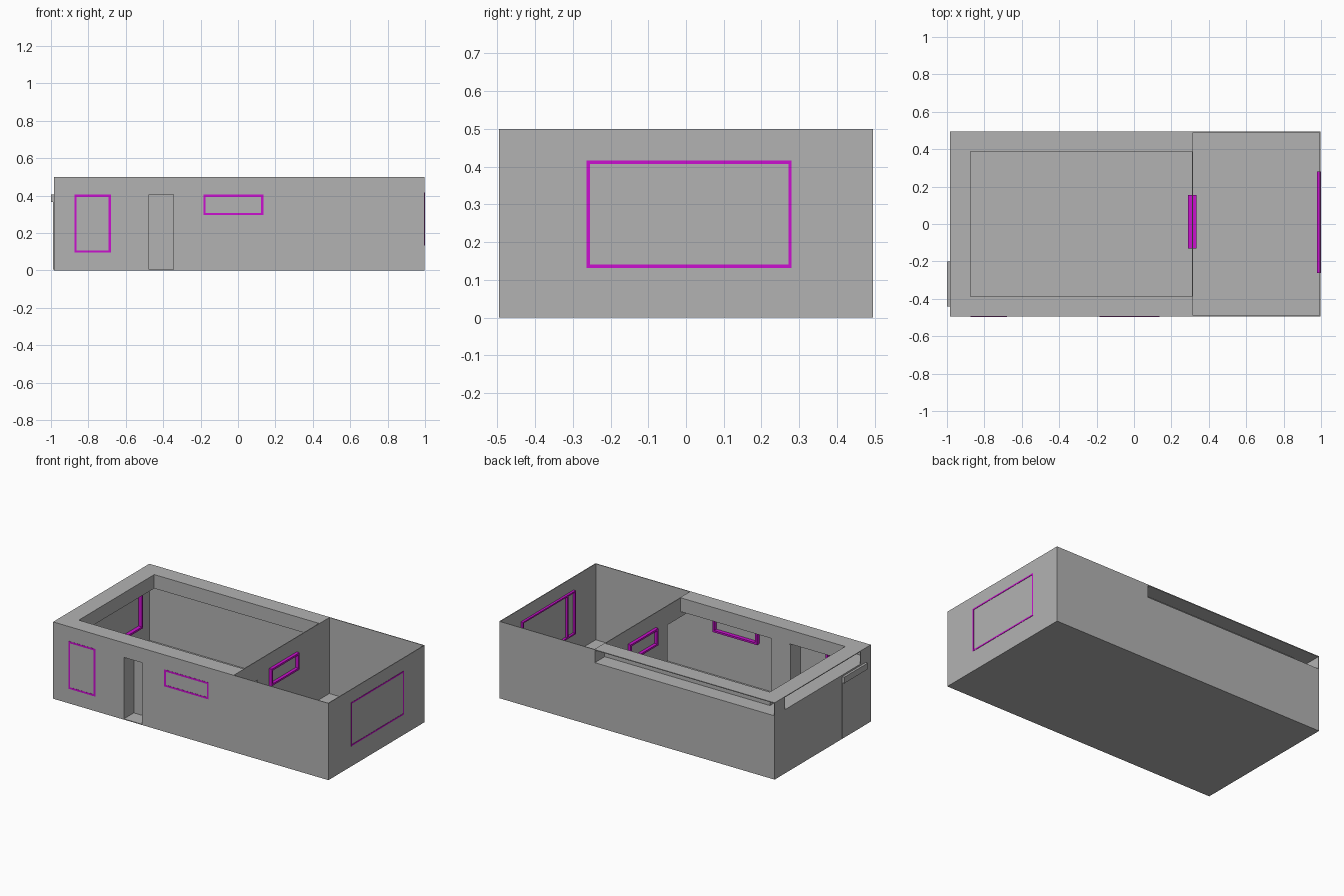
import bpy, bmesh
from mathutils import Vector

cube = bpy.data.objects.get("Cube")
if cube:
    bpy.data.objects.remove(cube, do_unlink=True)


def material(name, rgb):
    m = bpy.data.materials.new(name)
    m.use_nodes = True
    m.diffuse_color = (*rgb, 1)
    m.node_tree.nodes["Principled BSDF"].inputs["Base Color"].default_value = (*rgb, 1)
    return m


GREY = material("wall grey", (0.45, 0.45, 0.45))
MAGENTA = material("frame magenta", (0.6, 0.005, 0.63))


def boxes(name, mat, *extents):
    """One object from boxes given as (x0, x1, y0, y1, z0, z1)."""
    bm = bmesh.new()
    for x0, x1, y0, y1, z0, z1 in extents:
        low, high = Vector((x0, y0, z0)), Vector((x1, y1, z1))
        for v in bmesh.ops.create_cube(bm, size=1)["verts"]:
            v.co = (low + high) / 2 + v.co * (high - low)
    mesh = bpy.data.meshes.new(name)
    bm.to_mesh(mesh)
    bm.free()
    mesh.materials.append(mat)
    obj = bpy.data.objects.new(name, mesh)
    bpy.context.collection.objects.link(obj)
    return obj


def frame(name, axis, d0, d1, a0, a1, z0, z1, w=0.012):
    """Rectangular frame; d is the depth along axis, a the run along the wall."""
    bars = [(a0, a0 + w, z0, z1), (a1 - w, a1, z0, z1),
            (a0 + w, a1 - w, z0, z0 + w), (a0 + w, a1 - w, z1 - w, z1)]
    if axis == "x":
        parts = [(d0, d1, p, q, r, s) for p, q, r, s in bars]
    else:
        parts = [(p, q, d0, d1, r, s) for p, q, r, s in bars]
    return boxes(name, MAGENTA, *parts)


# Main dimensions: outer shell, partition, cove depth and levels
L, R, Y, H, T = -0.985, 0.998, 0.495, 0.5, 0.005
PX, IX, IY, COVE = 0.315, -0.875, 0.388, 0.415
DL, DR, DH = -0.475, -0.345, 0.405

# Floor
boxes("floor", GREY, (L, R, -Y, Y, 0, T))

# Front wall around the doorway
boxes("front_wall", GREY,
      (L, DL, -Y, -Y + T, 0, H), (DR, R, -Y, -Y + T, 0, H),
      (DL, DR, -Y, -Y + T, DH, H))

# Recessed front doorway
boxes("front_door_recess", GREY,
      (DL - T, DL, -Y + T, -IY, 0, DH), (DR, DR + T, -Y + T, -IY, 0, DH),
      (DL - T, DR + T, -IY - T, -IY, 0, DH), (DL, DR, -Y + T, -IY, DH, DH + T))

# Back wall, lower where the cove is open to the outside
boxes("back_wall", GREY,
      (PX, R, Y - T, Y, 0, H), (L, PX, Y - T, Y, 0, COVE))

# Left and right end walls
boxes("window_end_wall", GREY, (R - T, R, -Y, Y, 0, H))
boxes("door_end_wall", GREY,
      (L, L + T, -Y, Y, 0, COVE),
      (L, L + T, IY, Y, COVE, H), (L, L + T, -Y, -IY, COVE, H))

# Partition with a doorway beside the front wall
boxes("partition", GREY,
      (PX - T, PX, -0.25, Y, 0, H), (PX - T, PX, -Y, -0.25, 0.375, H))

# Hollow cove around three sides: top, ledge and inner fascia
for label, z in (("cove_top", H - T), ("cove_ledge", COVE - T)):
    boxes(label, GREY,
          (L, PX, IY, Y, z, z + T), (L, PX, -Y, -IY, z, z + T),
          (L, IX, -IY, IY, z, z + T))
boxes("cove_fascia", GREY,
      (IX, PX, IY, IY + T, COVE - T, H), (IX, PX, -IY - T, -IY, COVE - T, H),
      (IX - T, IX, -IY - T, IY + T, COVE - T, H))

# Window frames
frame("front_tall_window", "y", -Y - 0.001, -Y + 0.03, -0.875, -0.68, 0.095, 0.405)
frame("front_wide_window", "y", -Y - 0.001, -Y + 0.03, -0.185, 0.135, 0.295, 0.405)
frame("partition_window", "x", 0.29, 0.335, -0.13, 0.155, 0.295, 0.405)
frame("end_window", "x", 0.978, 1.0, -0.263, 0.28, 0.132, 0.416, 0.009)
boxes("end_window_mullion", MAGENTA, (0.978, R - T, -0.19, -0.178, 0.14, 0.41))
frame("far_end_window", "x", L + 0.001, L + 0.03, -0.2, IY, 0.13, 0.405)

# Side door with its rail
boxes("side_door_rail", GREY, (-1.0, L, -0.44, -0.2, 0.365, 0.405))
boxes("side_door", GREY, (L - 0.003, L, -0.44, -0.2, 0.005, 0.365))
